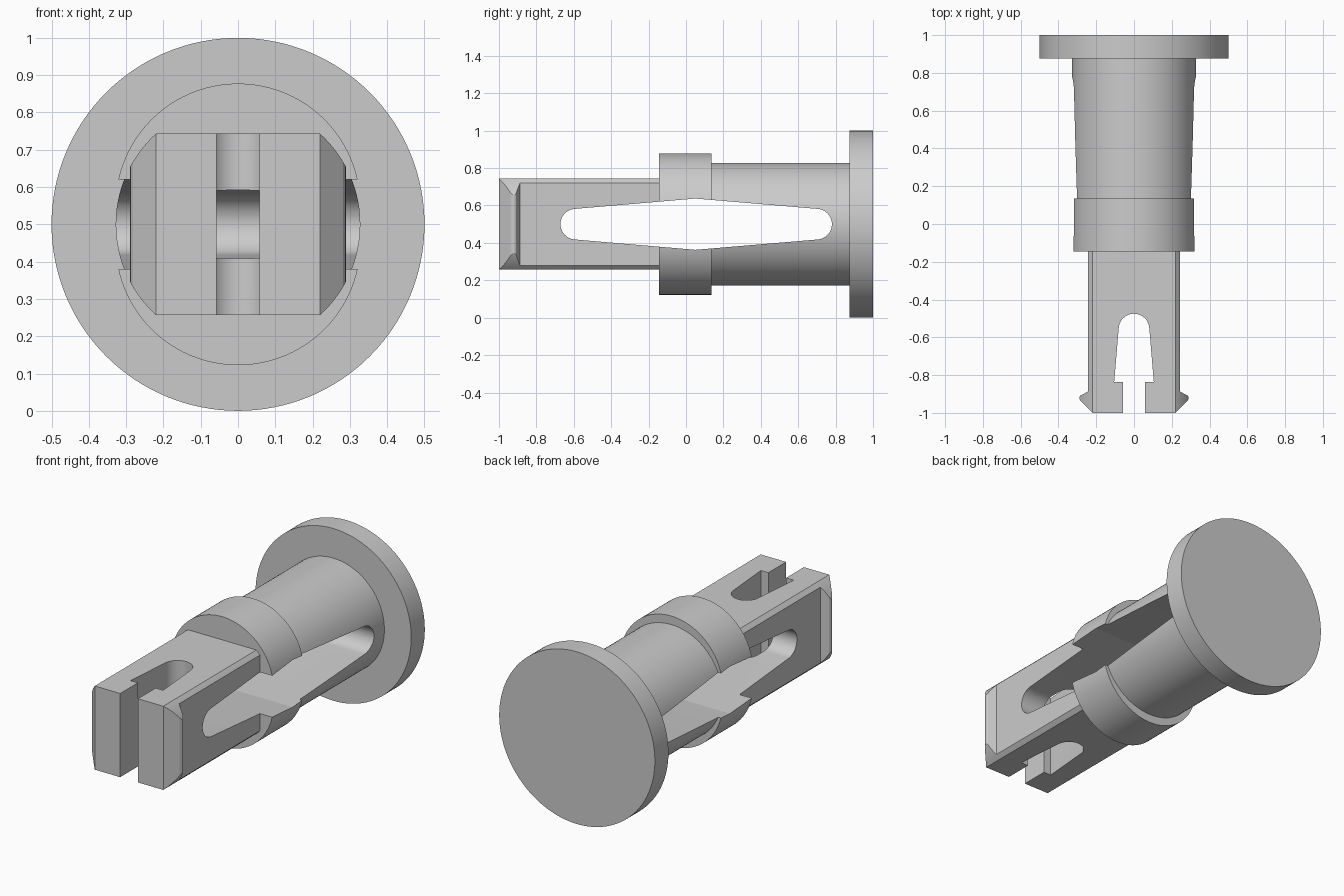
import bpy, bmesh
from math import sin, cos, pi, radians
from mathutils import Vector

if "Cube" in bpy.data.objects:
    bpy.data.objects.remove(bpy.data.objects["Cube"])

CZ = 0.5       # height of the pin's axis
R = 0.328      # shaft radius


def arc(cx, cy, r, a0, a1, n):
    """Points on an arc, angles in degrees."""
    return [(cx + r * cos(radians(a0 + (a1 - a0) * i / n)),
             cy + r * sin(radians(a0 + (a1 - a0) * i / n))) for i in range(n + 1)]


def prism(name, pts, axis, lo, hi):
    """Extrude a closed 2D profile along a world axis (z measured from the pin axis)."""
    place = {'x': lambda a, b, t: (t, a, b + CZ),
             'y': lambda a, b, t: (a, t, b + CZ),
             'z': lambda a, b, t: (a, b, t + CZ)}[axis]
    bm = bmesh.new()
    face = bm.faces.new([bm.verts.new(place(a, b, lo)) for a, b in pts])
    ext = bmesh.ops.extrude_face_region(bm, geom=[face])
    move = Vector(place(0, 0, hi)) - Vector(place(0, 0, lo))
    bmesh.ops.translate(bm, vec=move, verts=[v for v in ext['geom']
                                             if isinstance(v, bmesh.types.BMVert)])
    bmesh.ops.recalc_face_normals(bm, faces=bm.faces)
    me = bpy.data.meshes.new(name)
    bm.to_mesh(me)
    bm.free()
    ob = bpy.data.objects.new(name, me)
    bpy.context.collection.objects.link(ob)
    return ob


def boolean(target, tool, op):
    """Apply a boolean and discard the tool."""
    mod = target.modifiers.new(op.lower(), 'BOOLEAN')
    mod.operation, mod.solver, mod.object = op, 'EXACT', tool
    bpy.context.view_layer.objects.active = target
    bpy.ops.object.modifier_apply(modifier=mod.name)
    bpy.data.objects.remove(tool, do_unlink=True)


def circle(r, n=96):
    return arc(0, 0, r, 0, 360, n)[:-1]


def mirrored(half):
    """Close a right-hand half profile by mirroring it across x = 0."""
    return half + [(-x, y) for x, y in reversed(half)]


# Head flange and round shaft
pin = prism("push_pin", circle(0.5, 128), 'y', 0.875, 1.0)
boolean(pin, prism("shaft", circle(R), 'y', 0.05, 0.94), 'UNION')

# Collar: two half circles pushed apart vertically
rc = R + 0.0006
collar = prism("collar", arc(0, 0.049, rc, 0, 180, 48) + arc(0, -0.049, rc, 180, 360, 48),
               'y', -0.145, 0.135)
boolean(pin, collar, 'UNION')

# Square leg with snap barbs, its corners trimmed by the shaft's circle
barb = [(0.22, -1.0), (0.282, -0.938), (0.288, -0.927), (0.289, -0.917),
        (0.284, -0.908), (0.243, -0.887), (0.243, -0.08)]
leg = prism("leg", mirrored(barb), 'z', -0.243, 0.243)
boolean(leg, prism("leg_trim", circle(R), 'y', -1.2, 0.1), 'INTERSECT')
boolean(pin, leg, 'UNION')

# Long tapered slot through the sides
side_slot = (arc(-0.589, 0, 0.082, 265, 95, 24) + [(0.05, 0.137)]
             + arc(0.698, 0, 0.082, 85, -85, 24) + [(0.05, -0.137)])
boolean(pin, prism("side_slot", side_slot, 'x', -0.6, 0.6), 'DIFFERENCE')

# Keyhole split between the two prongs
split = [(0.057, -1.1), (0.057, -0.837), (0.105, -0.837)] + arc(0, -0.556, 0.081, 5, 90, 12)[:-1]
split = split + [(0, -0.475)] + [(-x, y) for x, y in reversed(split)]
boolean(pin, prism("prong_split", split, 'z', -0.45, 0.45), 'DIFFERENCE')

# Smooth round surfaces, crisp edges elsewhere
bpy.ops.object.select_all(action='DESELECT')
pin.select_set(True)
bpy.context.view_layer.objects.active = pin
bpy.ops.object.shade_smooth_by_angle(angle=radians(9))
